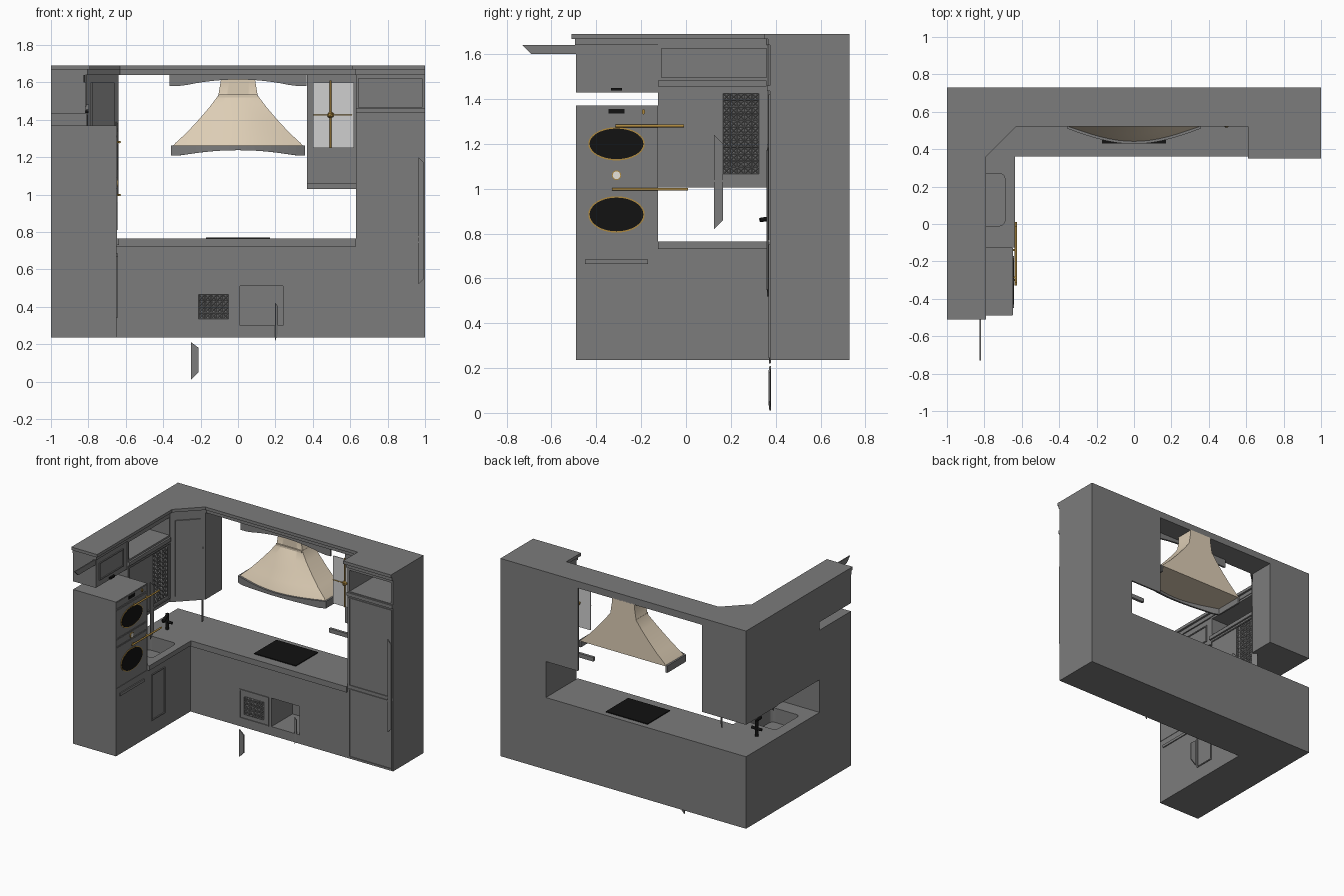
import bpy, bmesh, math
from mathutils import Matrix, Vector

old = bpy.data.objects.get("Cube")
if old:
    bpy.data.objects.remove(old)


def material(name, r, g, b):
    m = bpy.data.materials.new(name)
    m.use_nodes = True
    m.diffuse_color = (r, g, b, 1)
    m.node_tree.nodes["Principled BSDF"].inputs["Base Color"].default_value = (r, g, b, 1)
    return m


GREY = material("cabinet grey", .2, .2, .2)
CREAM = material("hood cream", .72, .61, .46)
BLACK = material("appliance black", .006, .006, .006)
GOLD = material("brass", .42, .25, .05)
GLASS = material("pale glass", .62, .62, .62)
WHITE = material("dial white", .8, .77, .7)


def finish(name, bm, mat):
    bmesh.ops.recalc_face_normals(bm, faces=bm.faces)
    me = bpy.data.meshes.new(name)
    bm.to_mesh(me)
    bm.free()
    me.materials.append(mat)
    ob = bpy.data.objects.new(name, me)
    bpy.context.collection.objects.link(ob)
    return ob


def prism(name, mat, pts, z0, z1):
    bm = bmesh.new()
    base = bm.faces.new([bm.verts.new((x, y, z0)) for x, y in pts])
    top = bmesh.ops.extrude_face_region(bm, geom=[base])["geom"]
    bmesh.ops.translate(bm, vec=(0, 0, z1 - z0), verts=[v for v in top if isinstance(v, bmesh.types.BMVert)])
    return finish(name, bm, mat)


def box(name, mat, x0, x1, y0, y1, z0, z1):
    return prism(name, mat, [(x0, y0), (x1, y0), (x1, y1), (x0, y1)], z0, z1)


def bake(ob):
    dg = bpy.context.evaluated_depsgraph_get()
    me = bpy.data.meshes.new_from_object(ob.evaluated_get(dg))
    ob.modifiers.clear()
    ob.data = me


def cut(ob, cutter):
    mod = ob.modifiers.new("cut", "BOOLEAN")
    mod.operation, mod.solver, mod.object = "DIFFERENCE", "EXACT", cutter
    bake(ob)


def drop(ob):
    bpy.data.objects.remove(ob)


def disc(name, mat, c, ry, rz, depth, segs=40):
    # flat elliptical disc facing +x
    bm = bmesh.new()
    m = Matrix.Translation(c) @ Matrix.Diagonal((1, ry, rz, 1)) @ Matrix.Rotation(math.pi / 2, 4, "Y")
    bmesh.ops.create_cone(bm, cap_ends=True, segments=segs, radius1=1, radius2=1, depth=depth, matrix=m)
    return finish(name, bm, mat)


def rod(name, mat, a, b, r):
    a, b = Vector(a), Vector(b)
    bm = bmesh.new()
    m = Matrix.Translation((a + b) / 2) @ (b - a).to_track_quat("Z", "Y").to_matrix().to_4x4()
    bmesh.ops.create_cone(bm, cap_ends=True, segments=12, radius1=r, radius2=r, depth=(b - a).length, matrix=m)
    return finish(name, bm, mat)


def lattice(name, loc, w, h, turn):
    # pierced panel standing upright
    bm = bmesh.new()
    nx, nz = round(w / .03), round(h / .03)
    m = Matrix.Translation(loc) @ Matrix.Rotation(turn, 4, "Z") @ Matrix.Rotation(math.pi / 2, 4, "X")
    bmesh.ops.create_grid(bm, x_segments=nx, y_segments=nz, size=.5,
                          matrix=m @ Matrix.Diagonal((w, h, 1, 1)))
    bmesh.ops.poke(bm, faces=bm.faces)
    ob = finish(name, bm, GREY)
    wire = ob.modifiers.new("wire", "WIREFRAME")
    wire.thickness = .006
    bake(ob)


def frame(name, axis, at, u0, u1, z0, z1, t=.008, d=.006):
    # thin moulding rectangle on a front (y) or side (x) face
    for i, (a, b, c, e) in enumerate([(u0, u1, z0, z0 + t), (u0, u1, z1 - t, z1),
                                      (u0, u0 + t, z0 + t, z1 - t), (u1 - t, u1, z0 + t, z1 - t)]):
        if axis == "y":
            box(f"{name}_{i}", GREY, a, b, at - d, at, c, e)
        else:
            box(f"{name}_{i}", GREY, at, at + d, a, b, c, e)


def plate(name, mat, pts, thick):
    # thin plate from any flat outline
    bm = bmesh.new()
    bm.faces.new([bm.verts.new(p) for p in pts])
    ob = finish(name, bm, mat)
    s = ob.modifiers.new("thickness", "SOLIDIFY")
    s.thickness = thick
    bake(ob)


# base cabinets and worktop
base = prism("base_cabinets", GREY, [(-1, .73), (-1, -.49), (-.65, -.49), (-.65, .375), (.63, .375), (.63, .73)], .235, .73)
top = prism("worktop", GREY, [(-1, .73), (-1, -.125), (-.635, -.125), (-.635, .36), (.63, .36), (.63, .73)], .73, .765)
corners = [(-.72, .24, 0), (-.89, .24, 1), (-.89, .02, 2), (-.72, .02, 3)]
ring = [(x + .03 * math.cos(a), y + .03 * math.sin(a)) for x, y, q in corners
        for a in [(q + k / 5) * math.pi / 2 for k in range(6)]]
sink = prism("sink_cutter", GREY, ring, .66, .8)
niche = box("niche_cutter", GREY, .01, .24, .3, .62, .3, .51)
cut(base, sink)
cut(top, sink)
cut(base, niche)
drop(sink)
drop(niche)
box("splash_edge", GREY, -.65, .63, .362, .375, .722, .73)

# base fronts
frame("lattice_door_frame", "y", .375, -.25, -.01, .295, .51)
lattice("lattice_door", (-.13, .37, .4), .16, .13, 0)
frame("sink_door_frame", "x", -.65, -.08, .075, .34, .68)
box("drawer_pull", GREY, -.65, -.642, -.45, -.17, .665, .685)
plate("loose_door_low", GREY, [(-.25, .38, .01), (-.21, .375, .05), (-.21, .375, .18), (-.25, .38, .21)], .008)
plate("loose_door_side", GREY, [(.2, .37, .22), (.215, .375, .26), (.215, .375, .4), (.2, .37, .42)], .008)

# oven tower
box("oven_tower", GREY, -1, -.65, -.49, -.125, .235, 1.37)
for i, (z, r) in enumerate([(1.2, .07), (.885, .077)]):
    disc(f"oven_rim_{i}", GOLD, (-.65, -.31, z), .126, r + .004, .008)
    disc(f"oven_window_{i}", BLACK, (-.648, -.31, z), .12, r - .002, .008)
for i, (z0, z1) in enumerate([(1.035, 1.09), (1.095, 1.305), (.73, 1.03), (1.315, 1.365)]):
    frame(f"oven_panel_{i}", "x", -.65, -.487, -.128, z0, z1, .003, .003)
disc("dial_rim", GOLD, (-.648, -.31, 1.06), .021, .021, .008, 20)
disc("dial_face", WHITE, (-.645, -.31, 1.06), .017, .017, .008, 20)
box("display", BLACK, -.65, -.645, -.345, -.275, 1.335, 1.355)
disc("oven_knob", GOLD, (-.648, -.19, 1.343), .007, .012, .01, 12)
for i, (z, y0, y1) in enumerate([(1.28, -.315, -.01), (.997, -.33, .01)]):
    rod(f"oven_handle_{i}", GOLD, (-.632, y0, z), (-.632, y1, z), .006)
    for y in (y0 + .03, -.14):
        rod(f"handle_post_{i}", GOLD, (-.65, y, z), (-.632, y, z), .005)

# left wall cabinets
box("over_oven_cabinet", GREY, -1, -.815, -.49, -.125, 1.43, 1.64)
frame("over_oven_panel", "x", -.815, -.45, -.17, 1.47, 1.6)
box("over_oven_pull", BLACK, -.815, -.8, -.335, -.285, 1.437, 1.45)
plate("lift_door", GREY, [(-.825, -.73, 1.64), (-.825, -.4, 1.64), (-.825, -.4, 1.6), (-.825, -.69, 1.6)], .008)
wall = box("left_wall_cabinet", GREY, -1, -.81, -.125, .375, 1.005, 1.64)
shelf = box("shelf_cutter", GREY, -.98, -.7, -.11, .36, 1.495, 1.625)
cut(wall, shelf)
drop(shelf)
box("shelf_rail", GREY, -.81, -.797, -.125, .36, 1.455, 1.482)
frame("left_wall_door", "x", -.81, -.115, .365, 1.03, 1.44)
lattice("wall_lattice", (-.806, .245, 1.245), .16, .36, math.pi / 2)
plate("hanging_door", GREY, [(-.8, .125, .82), (-.8, .165, .86), (-.8, .165, 1.2), (-.8, .125, 1.24)], .006)

# corner wall cabinet
prism("corner_cabinet", GREY, [(-1, .73), (-.64, .73), (-.64, .535), (-.81, .365), (-1, .365)], 1.0, 1.64)
d = .006
plate("corner_door", GREY, [(-.785 + d, .39 - d, 1.04), (-.665 + d, .51 - d, 1.04),
                            (-.665 + d, .51 - d, 1.6), (-.785 + d, .39 - d, 1.6)], .008)
plate("corner_open_door", GREY, [(-.68, .545, .82), (-.65, .515, .85), (-.65, .515, 1.38), (-.68, .545, 1.42)], .008)

# tall cabinet on the right
tall = box("tall_cabinet", GREY, .63, 1, .375, .73, .235, 1.64)
hole = box("open_cutter", GREY, .645, .985, .3, .7, 1.465, 1.62)
cut(tall, hole)
drop(hole)
frame("tall_upper_door", "y", .375, .64, .99, .77, 1.42)
frame("tall_lower_door", "y", .375, .64, .99, .245, .75)
box("tall_rail", GREY, .63, 1, .362, .375, 1.435, 1.46)
plate("tall_open_door", GREY, [(.965, .368, .52), (.995, .366, .55), (.995, .366, 1.17), (.965, .368, 1.2)], .006)

# glazed cabinet
box("glazed_back", GREY, .37, .63, .718, .73, 1.03, 1.64)
box("glass_pane", GLASS, .4, .62, .536, .542, 1.25, 1.6)
box("glazed_rail", GREY, .37, .63, .53, .55, 1.03, 1.06)
rod("glass_bar_tall", GOLD, (.495, .533, 1.25), (.495, .533, 1.61), .005)
rod("glass_bar_wide", GOLD, (.4, .533, 1.425), (.61, .533, 1.425), .003)
bm = bmesh.new()
bmesh.ops.create_icosphere(bm, subdivisions=1, radius=.02, matrix=Matrix.Translation((.495, .533, 1.425)))
finish("glass_rosette", bm, GOLD)

# crown moulding
def crown(name, o, z0, z1):
    prism(name, GREY, [(-1, .73), (-1, -.51 + o), (-.79 - o, -.51 + o), (-.79 - o, .36), (-.63, .52 + o),
                       (.61 + o, .52 + o), (.61 + o, .35 + o), (1, .35 + o), (1, .73)], z0, z1)


crown("crown_lower", .015, 1.64, 1.668)
crown("crown_upper", 0, 1.668, 1.69)

# hood: bowed front tapering to the neck
N = 16


def section(w, front, bow):
    arc = [(-w + 2 * w * i / N, front - bow * math.sin(math.pi * i / N)) for i in range(N + 1)]
    return [(-w, .73)] + arc + [(w, .73)]


bm = bmesh.new()
rows = []
for w, f, b, z in [(.35, .52, .08, 1.255), (.335, .525, .077, 1.275), (.275, .54, .06, 1.33), (.21, .56, .04, 1.4),
                   (.15, .58, .02, 1.47), (.105, .6, 0, 1.53), (.092, .6, 0, 1.61)]:
    rows.append([bm.verts.new((x, y, z)) for x, y in section(w, f, b)])
for a, b in zip(rows, rows[1:]):
    for i in range(len(a)):
        j = (i + 1) % len(a)
        bm.faces.new((a[i], a[j], b[j], b[i]))
bm.faces.new(rows[0])
bm.faces.new(rows[-1])
hood = finish("hood", bm, CREAM)
bpy.context.view_layer.objects.active = hood
hood.select_set(True)
bpy.ops.object.shade_smooth_by_angle(angle=math.radians(30))
box("hood_collar", CREAM, -.105, .105, .59, .73, 1.52, 1.535)
box("hood_duct", CREAM, -.092, .092, .6, .73, 1.6, 1.645)


def arched_board(name, path, z1, ends, rise):
    bm = bmesh.new()
    n = len(path) - 1
    lo = [bm.verts.new((x, y, ends + rise * max(0, 1 - (x / .3) ** 2))) for x, y in path]
    hi = [bm.verts.new((x, y, z1)) for x, y in path]
    for i in range(n):
        bm.faces.new((lo[i], lo[i + 1], hi[i + 1], hi[i]))
    ob = finish(name, bm, GREY)
    s = ob.modifiers.new("thickness", "SOLIDIFY")
    s.thickness, s.offset = .014, 0
    bake(ob)


arched_board("hood_trim", section(.352, .515, .08), 1.262, 1.21, .027)
arched_board("hood_valance", [(-.365 + .73 * i / N, .56) for i in range(N + 1)], 1.64, 1.58, .035)

# cooktop and tap
box("cooktop", BLACK, -.17, .17, .43, .69, .765, .771)
rod("tap_body", BLACK, (-.87, .42, .765), (-.87, .42, .88), .012)
rod("tap_spout", BLACK, (-.87, .42, .875), (-.84, .33, .86), .01)
rod("tap_lever", BLACK, (-.91, .42, .82), (-.83, .42, .82), .01)
